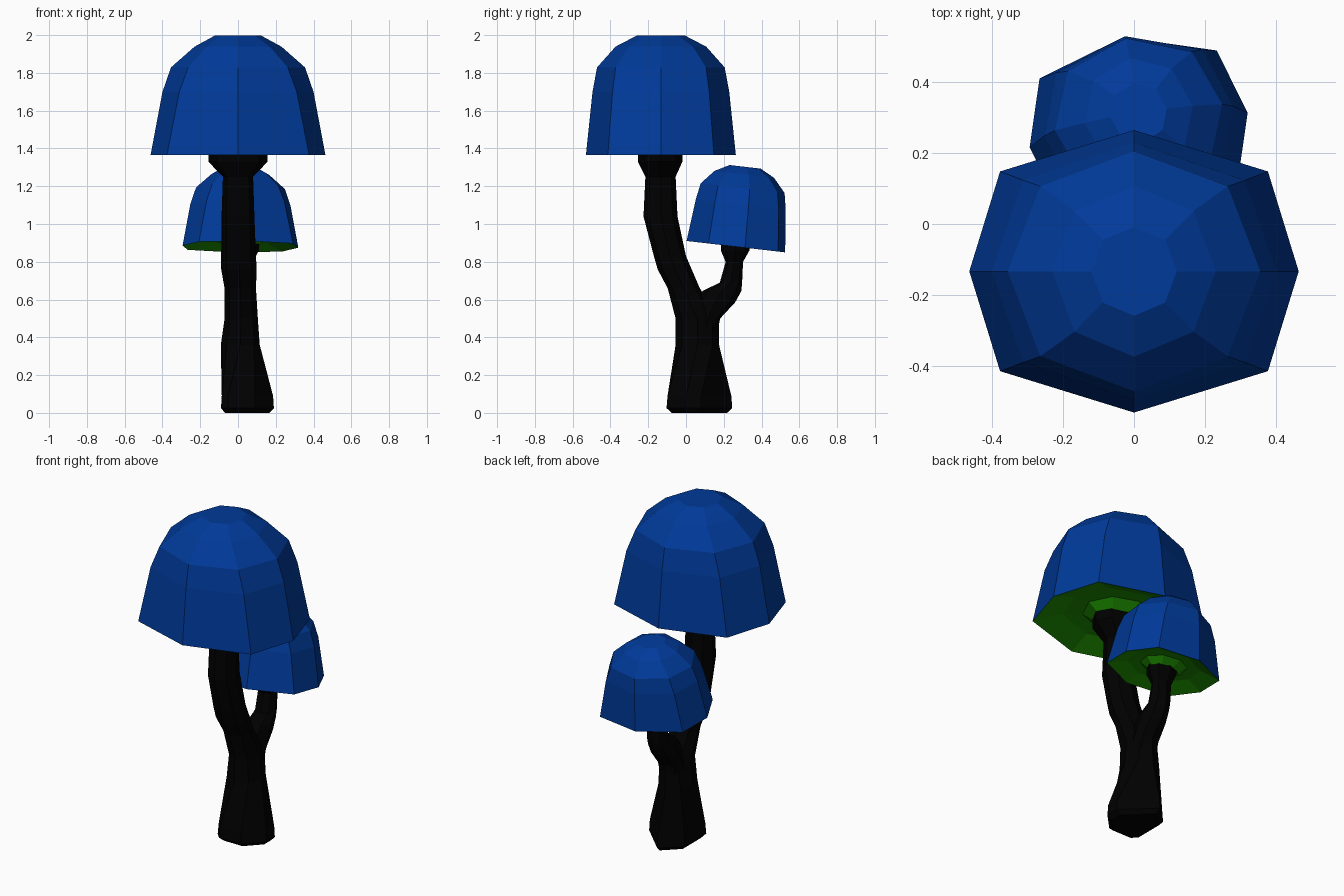
import bpy, bmesh, math
from mathutils import Matrix

if "Cube" in bpy.data.objects:
    bpy.data.objects.remove(bpy.data.objects["Cube"])


def material(name, rgb):
    m = bpy.data.materials.new(name)
    m.diffuse_color = (*rgb, 1)
    m.use_nodes = True
    m.node_tree.nodes["Principled BSDF"].inputs["Base Color"].default_value = m.diffuse_color
    return m


BLUE = material("cap_blue", (0.0, 0.042, 0.32))
GREEN = material("gill_green", (0.012, 0.27, 0.0))
BLACK = material("stem_black", (0.0, 0.0, 0.0))


def ring(cx, cy, z, rx, ry, dx=1.0):
    """Eight points around an ellipse; dx widens the diagonal corners in x."""
    pts = []
    for i in range(8):
        a = math.radians(45 * i)
        pts.append((cx + rx * (dx if i % 2 else 1) * math.cos(a), cy + ry * math.sin(a), z))
    return pts


def loft(name, sections, mats, first_inner=None):
    """Join 8-point rings; bands from first_inner on use the second material."""
    bm = bmesh.new()
    rings = [[bm.verts.new(p) for p in s] for s in sections]
    bm.faces.new(rings[0])
    bm.faces.new(rings[-1]).material_index = len(mats) - 1
    for k in range(len(rings) - 1):
        for i in range(8):
            j = (i + 1) % 8
            f = bm.faces.new((rings[k][i], rings[k][j], rings[k + 1][j], rings[k + 1][i]))
            if first_inner is not None and k >= first_inner:
                f.material_index = 1
    bmesh.ops.recalc_face_normals(bm, faces=bm.faces)
    me = bpy.data.meshes.new(name)
    bm.to_mesh(me)
    bm.free()
    for m in mats:
        me.materials.append(m)
    ob = bpy.data.objects.new(name, me)
    bpy.context.collection.objects.link(ob)
    return ob


# Cap profile (z above rim, rx, ry, diagonal widening): dome, rim, then hollow green underside
CAP = [(.635, .12, .125, 1.03), (.575, .23, .24, 1.03), (.465, .355, .338, 1.05), (.335, .40, .362, 1.1),
       (0, .463, .397, 1.15), (.055, .31, .27, 1.1), (.06, .21, .18, 1), (.01, .14, .105, 1)]


def cap(name, place):
    ob = loft(name, [ring(0, 0, z, rx, ry, d) for z, rx, ry, d in CAP], [BLUE, GREEN], 4)
    ob.data.transform(place)


cap("large_cap", Matrix.Translation((0, -0.133, 1.364)))
cap("small_cap", Matrix.Translation((0.013, 0.264, 0.88))
    @ Matrix.Rotation(math.radians(-6.6), 4, 'X')
    @ Matrix.Rotation(math.radians(9), 4, 'Z') @ Matrix.Scale(0.67, 4))

# Uneven foot outline, shrunk a little for its upper and bottom rings
FOOT = [(.19, 0), (.19, .08), (.02, .245), (-.09, .14), (-.09, .04), (-.09, -.065), (-.055, -.103), (.09, -.103)]


def foot(z, s):
    return [(.045 + (x - .045) * s, .072 + (y - .072) * s, z) for x, y in FOOT]


# Trunk continuing into the tall stem
loft("main_stem", [foot(0, .84), foot(.025, 1), foot(.09, .97)] + [ring(*s) for s in [
    (.012, .06, .36, .103, .115), (.017, .06, .50, .088, .115), (.012, -.012, .66, .083, .085),
    (.005, -.06, .76, .094, .09), (.003, -.085, .83, .092, .085), (0, -.135, 1.04, .087, .09),
    (0, -.135, 1.25, .08, .08), (0, -.137, 1.33, .157, .118), (0, -.137, 1.385, .157, .118)]], [BLACK])

# Short side branch, wide where it fills the fork
loft("side_stem", [ring(*s) for s in [
    (.018, .10, .40, .07, .06), (.018, .115, .50, .08, .066), (.02, .155, .585, .075, .105),
    (.02, .19, .645, .068, .103), (.02, .238, .69, .062, .059), (.02, .256, .80, .06, .046),
    (.022, .26, .86, .088, .076), (.022, .262, .895, .088, .076)]], [BLACK])
